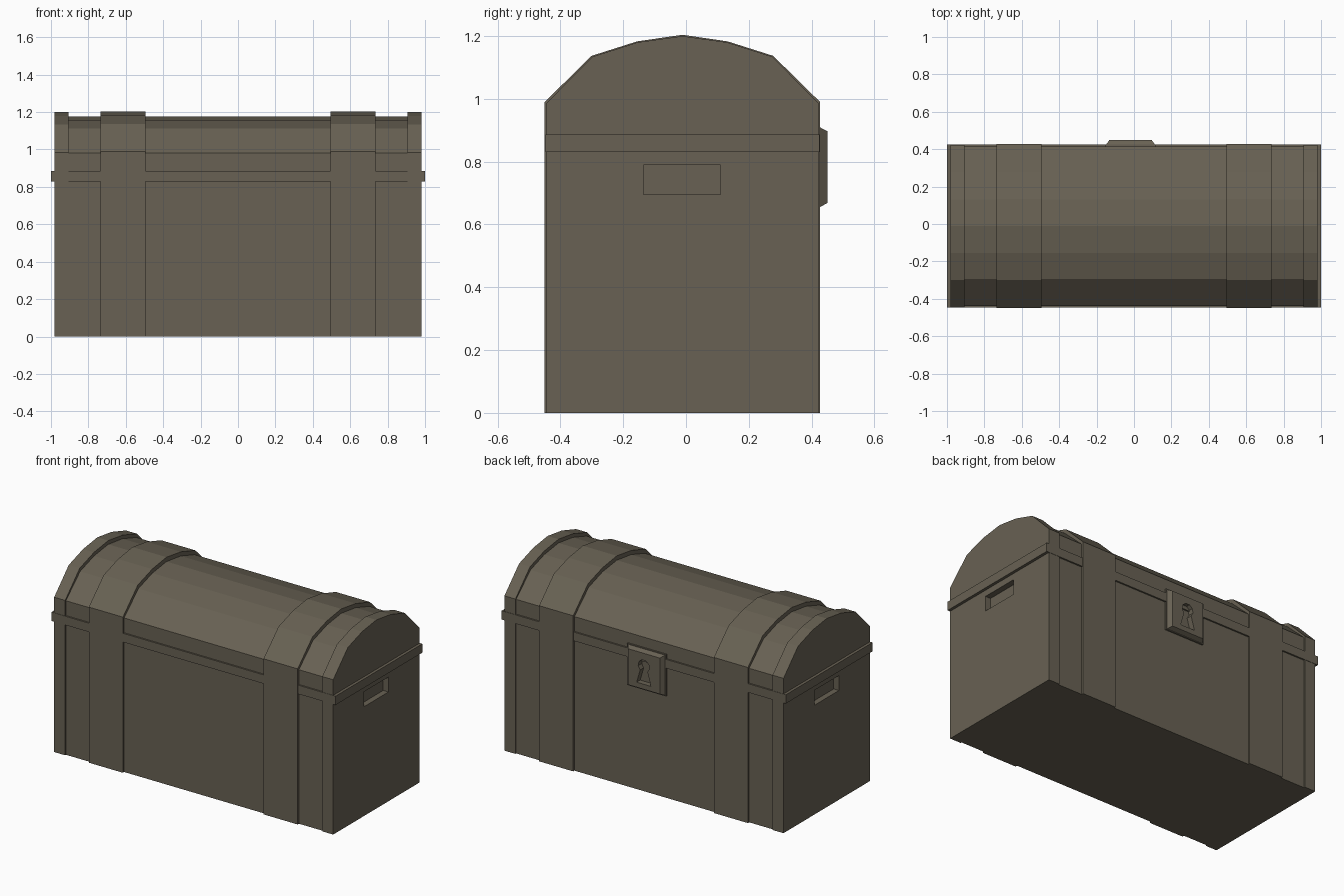
import bpy, bmesh, math
from mathutils import Vector

if "Cube" in bpy.data.objects:
    bpy.data.objects.remove(bpy.data.objects["Cube"])

mat = bpy.data.materials.new("weathered brown")
mat.diffuse_color = (0.138, 0.120, 0.087, 1)
mat.use_nodes = True
mat.node_tree.nodes["Principled BSDF"].inputs["Base Color"].default_value = mat.diffuse_color


def loft(name, a, b):
    """Solid between two matching closed loops."""
    bm = bmesh.new()
    va = [bm.verts.new(p) for p in a]
    vb = [bm.verts.new(p) for p in b]
    n = len(a)
    bm.faces.new(va)
    bm.faces.new(vb)
    for i in range(n):
        j = (i + 1) % n
        bm.faces.new((va[i], va[j], vb[j], vb[i]))
    bmesh.ops.recalc_face_normals(bm, faces=bm.faces)
    me = bpy.data.meshes.new(name)
    bm.to_mesh(me)
    bm.free()
    me.materials.append(mat)
    ob = bpy.data.objects.new(name, me)
    bpy.context.collection.objects.link(ob)
    return ob


def along_x(name, prof, x0, x1):
    return loft(name, [(x0, y, z) for y, z in prof], [(x1, y, z) for y, z in prof])


def rect(a0, b0, a1, b1):
    return [(a0, b0), (a1, b0), (a1, b1), (a0, b1)]


def cut(target, cutter):
    cutter.hide_render = True
    cutter.hide_viewport = True
    m = target.modifiers.new("cut", 'BOOLEAN')
    m.operation = 'DIFFERENCE'
    m.solver = 'EXACT'
    m.object = cutter


CY = -0.0115


def chest_profile(w, arch):
    """Straight walls of half width w, then the faceted lid arch."""
    half = [(w, 0)] + arch
    right = [(CY + y, z) for y, z in half]
    left = [(CY - y, z) for y, z in reversed(half[:-1])]
    return right + left


inner = chest_profile(0.426, [(0.426, 0.98), (0.283, 1.112), (0.143, 1.157), (0, 1.176)])
end = chest_profile(0.434, [(0.434, 0.985), (0.287, 1.134), (0.143, 1.18), (0, 1.2)])
strap = chest_profile(0.4385, [(0.4385, 0.99), (0.289, 1.137), (0.144, 1.183), (0, 1.204)])

# main box with rounded lid
along_x("chest_body", inner, -0.93, 0.93)

# end frames with recessed grips, and the two wide straps
for s, side in ((-1, "left"), (1, "right")):
    frame = along_x("end_frame_" + side, end, s * 0.905, s * 0.982)
    grip = along_x("grip_cutter_" + side, rect(-0.135, 0.695, 0.11, 0.79), s * 0.945, s * 1.05)
    cut(frame, grip)
    along_x("strap_" + side, strap, s * 0.495, s * 0.735)

# rim between box and lid
along_x("rim", rect(CY - 0.436, 0.83, CY + 0.436, 0.886), -1, 1)

# lock plate with bevelled sides
base = rect(-0.155, 0.65, 0.118, 0.915)
face = rect(-0.131, 0.668, 0.094, 0.897)
lock = loft("lock_plate", [(x, 0.40, z) for x, z in base] , [(x, 0.424, z) for x, z in base])
lock_face = loft("lock_face", [(x, 0.416, z) for x, z in base], [(x, 0.45, z) for x, z in face])

# keyhole: round top, flared foot
kx, kz, r = -0.018, 0.815, 0.04
hole = [(kx - 0.05, 0.70), (kx + 0.05, 0.70)]
hole += [(kx + r * math.cos(math.radians(a)), kz + r * math.sin(math.radians(a)))
         for a in range(-50, 231, 40)]
for ob, nm in ((lock, "keyhole_cutter_a"), (lock_face, "keyhole_cutter_b")):
    cut(ob, loft(nm, [(x, 0.41, z) for x, z in hole], [(x, 0.5, z) for x, z in hole]))
